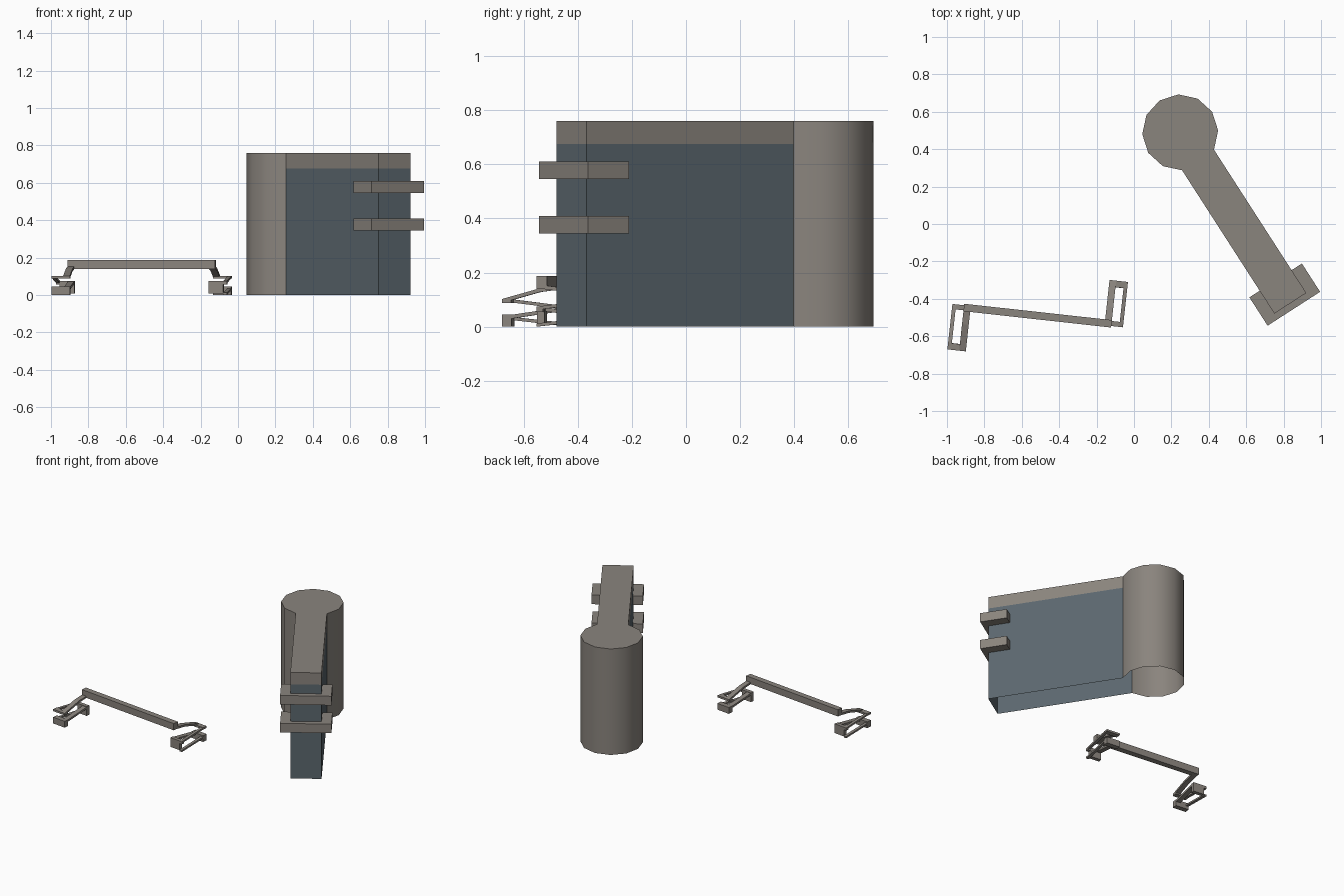
import bpy, bmesh, math
from mathutils import Vector, Matrix

if "Cube" in bpy.data.objects:
    bpy.data.objects.remove(bpy.data.objects["Cube"])


def material(name, rgb):
    m = bpy.data.materials.new(name)
    m.diffuse_color = (*rgb, 1)
    m.use_nodes = True
    m.node_tree.nodes["Principled BSDF"].inputs["Base Color"].default_value = m.diffuse_color
    return m


STONE = material("warm grey", (0.255, 0.232, 0.207))
SLATE = material("slate blue", (0.106, 0.136, 0.156))


def finish(name, bm, frame, mats):
    me = bpy.data.meshes.new(name)
    bm.to_mesh(me)
    bm.free()
    for m in mats:
        me.materials.append(m)
    ob = bpy.data.objects.new(name, me)
    ob.matrix_world = frame
    bpy.context.collection.objects.link(ob)
    return ob


def box(bm, lo, hi):
    c = [(a + b) / 2 for a, b in zip(lo, hi)]
    s = [b - a for a, b in zip(lo, hi)]
    bmesh.ops.create_cube(bm, size=1, matrix=Matrix.Translation(c) @ Matrix.Diagonal((*s, 1)))


def strut(bm, p, q, width, height):
    """Sloping flat bar from p to q with upright ends."""
    p, q = Vector(p), Vector(q)
    d = q - p
    side = Vector((-d.y, d.x, 0)).normalized() * width / 2
    up = Vector((0, 0, height / 2))
    a, b = [[bm.verts.new(e + s * side + t * up) for s, t in ((1, -1), (-1, -1), (-1, 1), (1, 1))]
            for e in (p, q)]
    bm.faces.new(a[::-1])
    bm.faces.new(b)
    for i in range(4):
        j = (i + 1) % 4
        bm.faces.new((a[i], a[j], b[j], b[i]))


def walls(bm, points, levels):
    """Open strip of wall through the points; returns the rings of vertices."""
    rings = [[bm.verts.new((x, y, z)) for x, y in points] for z in levels]
    for k in range(len(levels) - 1):
        for i in range(len(points) - 1):
            f = bm.faces.new((rings[k][i], rings[k][i + 1], rings[k + 1][i + 1], rings[k + 1][i]))
            f.material_index = k
    return rings


# Frame of the wall: origin at the round tower, local x runs along the wall
wall_frame = Matrix.Translation((0.247, 0.49, 0)) @ Matrix.Rotation(math.radians(-57.2), 4, 'Z')
R, TOP, CAP = 0.203, 0.76, 0.675

# Twelve-sided tower, open below and where the wall joins it
bm = bmesh.new()
arc = [(R * math.cos(math.radians(30 + 30 * i)), R * math.sin(math.radians(30 + 30 * i)))
       for i in range(11)]
rings = walls(bm, arc, (0, TOP))
bm.faces.new(rings[1])
tower = finish("round_tower", bm, wall_frame, [STONE])
bpy.context.view_layer.objects.active = tower
tower.select_set(True)
bpy.ops.object.shade_smooth_by_angle(angle=math.radians(40))
tower.select_set(False)

# Wall with blue sides and a grey coping, open below
bm = bmesh.new()
x0, x1, w = R * math.cos(math.radians(30)), 1.087, R / 2
rings = walls(bm, [(x0, -w), (x1, -w), (x1, w), (x0, w)], (0, CAP, TOP))
bm.faces.new(rings[2]).material_index = 1
finish("wall", bm, wall_frame, [SLATE, STONE])

# Two bands around the wall end
for name, z in (("lower_band", 0.345), ("upper_band", 0.545)):
    bm = bmesh.new()
    box(bm, (0.942, -0.167, z), (1.122, 0.167, z + 0.065))
    finish(name, bm, wall_frame, [STONE])

# Low rail: beam
rail_frame = Matrix.Translation((-0.515, -0.49, 0)) @ Matrix.Rotation(math.radians(-6.3), 4, 'Z')
bm = bmesh.new()
box(bm, (-0.397, -0.02, 0.14), (0.397, 0.02, 0.188))
finish("rail_beam", bm, rail_frame, [STONE])

# Zigzag feet winding down in a rectangular spiral, one turned half round
I, O, N, F = -0.379, -0.45, 0.0, -0.232
for name, turn in (("left_foot", 0), ("right_foot", math.pi)):
    bm = bmesh.new()
    strut(bm, (I, 0.0, 0.147), (I, -0.09, 0.135), 0.036, 0.014)
    strut(bm, (I, -0.09, 0.135), (I, F, 0.095), 0.036, 0.014)
    box(bm, (-0.46, F, 0.088), (-0.361, F + 0.035, 0.102))
    strut(bm, (O, F + 0.03, 0.095), (O, 0.012, 0.068), 0.02, 0.012)
    box(bm, (-0.46, -0.012, 0.055), (-0.361, 0.012, 0.074))
    box(bm, (-0.44, -0.015, 0.008), (-0.361, 0.012, 0.074))
    strut(bm, (I, N, 0.066), (I, F + 0.03, 0.036), 0.034, 0.014)
    box(bm, (-0.46, F, 0.0), (-0.361, F + 0.036, 0.045))
    strut(bm, (O, F + 0.03, 0.03), (O, 0.012, 0.006), 0.02, 0.012)
    finish(name, bm, rail_frame @ Matrix.Rotation(turn, 4, 'Z'), [STONE])
